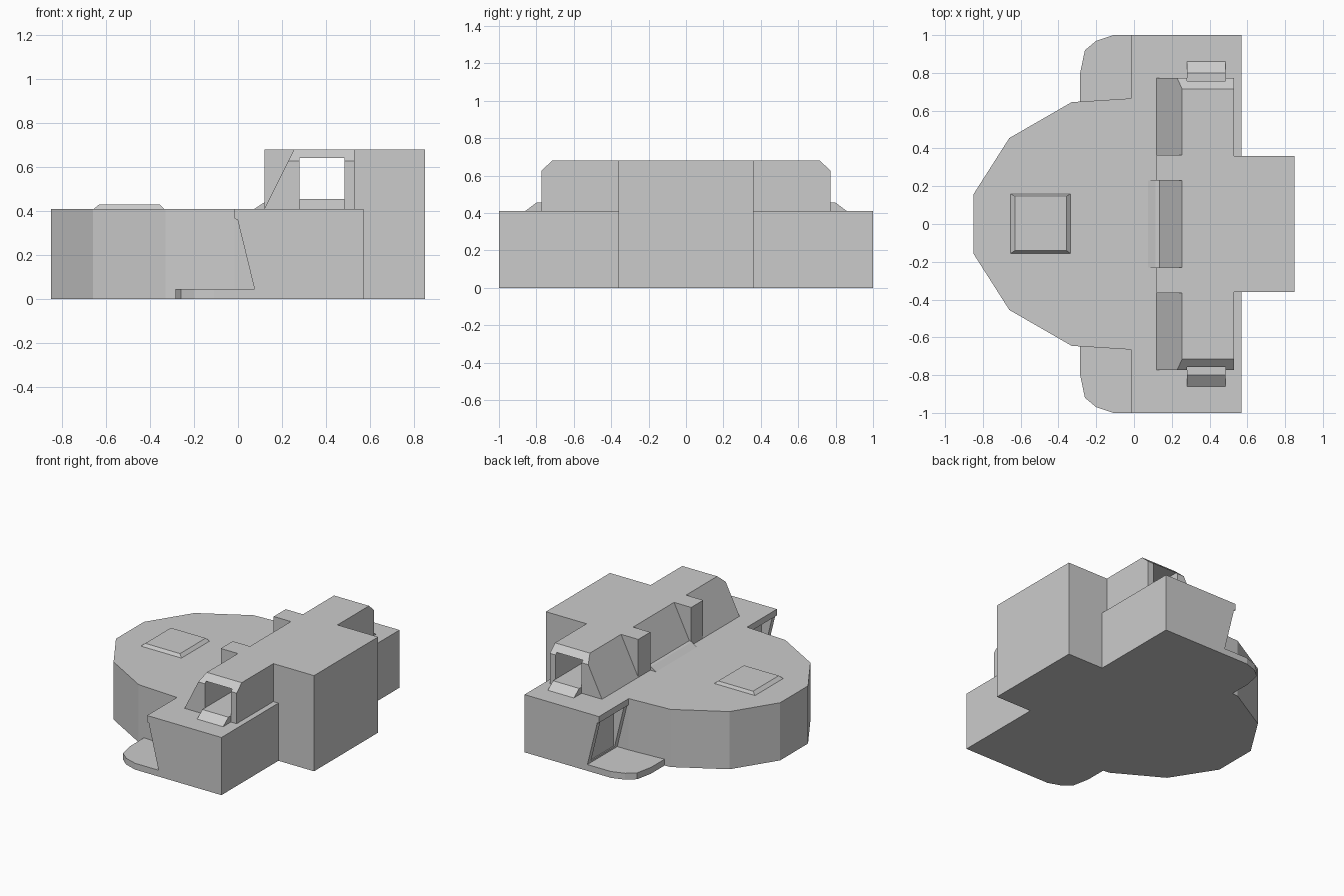
import bpy, bmesh
from mathutils import Vector

if "Cube" in bpy.data.objects:
    bpy.data.objects.remove(bpy.data.objects["Cube"])


def prism(name, pts, axis, lo, hi, chamfers=()):
    """Extrude a 2D profile along an axis; optionally slice off planes (point, normal)."""
    place = {'x': lambda p, d: (d, p[0], p[1]),
             'y': lambda p, d: (p[0], d, p[1]),
             'z': lambda p, d: (p[0], p[1], d)}[axis]
    bm = bmesh.new()
    a = [bm.verts.new(place(p, lo)) for p in pts]
    b = [bm.verts.new(place(p, hi)) for p in pts]
    n = len(pts)
    bm.faces.new(a)
    bm.faces.new(b[::-1])
    for i in range(n):
        j = (i + 1) % n
        bm.faces.new((a[i], b[i], b[j], a[j]))
    for co, no in chamfers:
        geom = bm.verts[:] + bm.edges[:] + bm.faces[:]
        cut = bmesh.ops.bisect_plane(bm, geom=geom, plane_co=Vector(co),
                                     plane_no=Vector(no), clear_outer=True)
        edges = [e for e in cut['geom_cut'] if isinstance(e, bmesh.types.BMEdge)]
        bmesh.ops.holes_fill(bm, edges=edges)
    bmesh.ops.recalc_face_normals(bm, faces=bm.faces[:])
    me = bpy.data.meshes.new(name)
    bm.to_mesh(me)
    bm.free()
    ob = bpy.data.objects.new(name, me)
    bpy.context.collection.objects.link(ob)
    return ob


def box(name, x, y, z):
    return prism(name, [(x[0], z[0]), (x[1], z[0]), (x[1], z[1]), (x[0], z[1])], 'y', *y)


def carve(ob, cutter):
    mod = ob.modifiers.new("carve", 'BOOLEAN')
    mod.operation = 'DIFFERENCE'
    mod.solver = 'EXACT'
    mod.object = cutter
    cutter.hide_render = True
    cutter.hide_set(True)


def mirror(ob):
    mod = ob.modifiers.new("mirror", 'MIRROR')
    mod.use_axis = (False, True, False)
    mod.use_mirror_merge = False


DECK, ROOF = 0.41, 0.68

# Faceted hull with a tapered nose
half = [(-0.85, 0.157), (-0.66, 0.455), (-0.33, 0.645), (-0.015, 0.665), (0.57, 0.665)]
prism("hull", half + [(x, -y) for x, y in half[::-1]], 'z', 0, DECK)

# Side blocks with an undercut, recessed front face
side = prism("side_block", [(0.57, 0), (0.57, DECK), (-0.015, DECK), (-0.015, 0.365),
                            (-0.002, 0.36), (0.075, 0.045), (0.075, 0)], 'y', 0.665, 1.0)
carve(side, box("recess_cutter", (-0.1, 0.08), (0.70, 0.965), (0.06, 0.355)))
mirror(side)

# Rounded foot plates
mirror(prism("foot_plate", [(0.075, 0.64), (-0.285, 0.64), (-0.285, 0.80), (-0.26, 0.92),
                            (-0.20, 0.97), (-0.11, 1.0), (0.075, 1.0)], 'z', 0, 0.045))

# Rear block
box("rear_block", (0.53, 0.85), (-0.36, 0.36), (0, ROOF))

# Cabin wings with sloped front, chamfered roof edge and a through window
cabin = prism("cabin", [(0.12, DECK), (0.53, DECK), (0.53, ROOF), (0.255, ROOF)],
              'y', -0.772, 0.772,
              [((0, s * 0.772, 0.627), (0, s * 0.053, 0.057)) for s in (1, -1)])
carve(cabin, box("window_cutter", (0.28, 0.485), (-1.1, 1.1), (0.455, 0.64)))

# Window sills
mirror(prism("window_sill", [(0.765, DECK), (0.86, DECK), (0.80, 0.455), (0.765, 0.455)],
             'x', 0.28, 0.485))

# Square pillars either side of the windscreen
mirror(box("pillar", (0.12, 0.262), (0.23, 0.365), (DECK, ROOF)))

# Windscreen ledge
prism("windscreen_ledge", [(0.075, DECK), (0.15, DECK), (0.135, 0.44), (0.115, 0.437)],
      'y', -0.23, 0.23)


# Bevelled hatch on the nose
hatch = box("nose_hatch", (-0.655, -0.335), (-0.157, 0.16), (DECK, 0.43))
for v in hatch.data.vertices:
    if v.co.z > 0.42:
        v.co.x += 0.024 if v.co.x < -0.5 else -0.022
        v.co.y += 0.016 if v.co.y < 0 else -0.012
